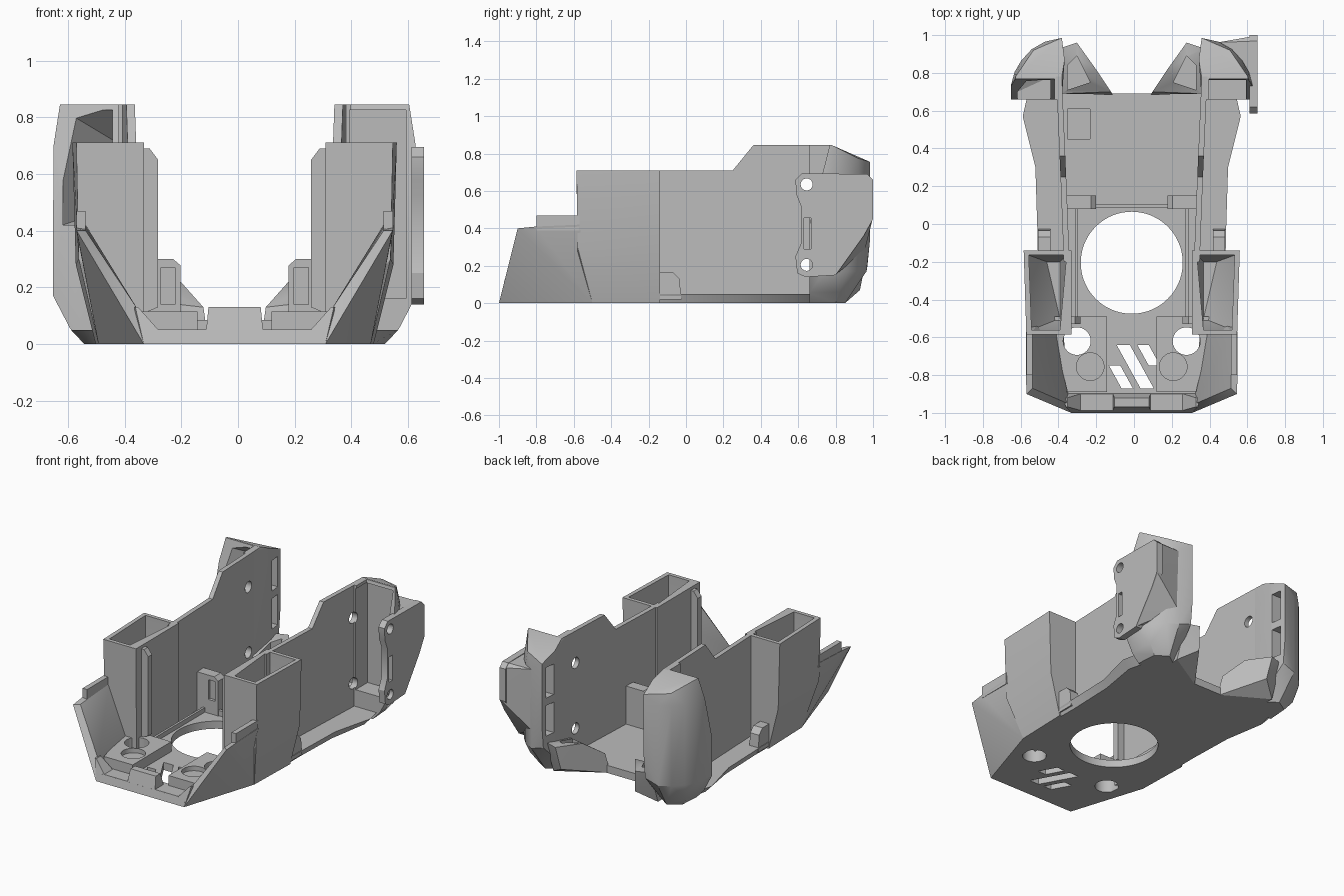
import bpy, bmesh, math
from mathutils import Vector

if "Cube" in bpy.data.objects:
    bpy.data.objects.remove(bpy.data.objects["Cube"])

AXIS = -0.012  # symmetry plane, shifted by the one-sided bracket
grey = bpy.data.materials.new("plain grey")
grey.use_nodes = True
grey.diffuse_color = (0.5, 0.5, 0.5, 1)
grey.node_tree.nodes["Principled BSDF"].inputs["Base Color"].default_value = (0.5, 0.5, 0.5, 1)


def finish(name, bm):
    bmesh.ops.recalc_face_normals(bm, faces=bm.faces)
    me = bpy.data.meshes.new(name)
    bm.to_mesh(me)
    bm.free()
    me.materials.append(grey)
    ob = bpy.data.objects.new(name, me)
    bpy.context.collection.objects.link(ob)
    return ob


def hull(name, pts, s=1):
    bm = bmesh.new()
    for x, y, z in pts:
        bm.verts.new((AXIS + s * x, y, z))
    res = bmesh.ops.convex_hull(bm, input=bm.verts)
    loose = {e for e in res["geom_interior"] + res["geom_unused"] if isinstance(e, bmesh.types.BMVert)}
    bmesh.ops.delete(bm, geom=list(loose), context='VERTS')
    bmesh.ops.dissolve_limit(bm, angle_limit=0.01, verts=bm.verts, edges=bm.edges)
    return finish(name, bm)


def prism(name, plan, z0, z1, s=1):
    return hull(name, [(x, y, z) for x, y in plan for z in (z0, z1)], s)


def box(name, x0, x1, y0, y1, z0, z1, s=1):
    return prism(name, [(x, y) for x in (x0, x1) for y in (y0, y1)], z0, z1, s)


def loft(name, low, high):
    """Closed solid between two matching loops of points."""
    bm = bmesh.new()
    a = [bm.verts.new(p) for p in low]
    b = [bm.verts.new(p) for p in high]
    bm.faces.new(a)
    bm.faces.new(b)
    n = len(a)
    for i in range(n):
        j = (i + 1) % n
        bm.faces.new((a[i], a[j], b[j], b[i]))
    return finish(name, bm)


def rod(name, centre, r, depth, axis='Z', segs=40):
    bm = bmesh.new()
    bmesh.ops.create_cone(bm, cap_ends=True, segments=segs, radius1=r, radius2=r, depth=depth)
    turn = Vector((0, 0, 1)).rotation_difference(Vector((1, 0, 0) if axis == 'X' else (0, 0, 1)))
    bmesh.ops.rotate(bm, verts=bm.verts, matrix=turn.to_matrix())
    bmesh.ops.translate(bm, verts=bm.verts, vec=(AXIS + centre[0], centre[1], centre[2]))
    return finish(name, bm)


def cut(ob, cutters):
    for c in cutters:
        m = ob.modifiers.new("cut", 'BOOLEAN')
        m.object = c
        m.solver = 'EXACT'
    bpy.context.view_layer.update()
    me = bpy.data.meshes.new_from_object(ob.evaluated_get(bpy.context.evaluated_depsgraph_get()))
    ob.modifiers.clear()
    ob.data = me
    for c in cutters:
        bpy.data.objects.remove(c)


# Floor plate with chamfered rim, big round opening, cup holes and slanted vents
def ring(half, z):
    pts = [(x, y) for x, y in half] + [(-x, y) for x, y in reversed(half)]
    return [(AXIS + x, y, z) for x, y in pts]


floor = loft("floor_plate",
             ring([(.32, -1), (.48, -.5), (.475, -.02), (.485, .3), (.53, .57), (.5, .69)], 0),
             ring([(.32, -.988), (.49, -.5), (.5, -.02), (.51, .3), (.577, .57), (.55, .69)], .05))


def vent(x0, x1, top, bottom):
    k = .55 * (top - bottom)
    return prism("vent_cutter", [(x0, top), (x1, top), (x1 + k, bottom), (x0 + k, bottom)], -.1, .3)


cut(floor, [rod("cutter", (0, -.205, 0), .27, .5, segs=72),
            vent(-.08, -.01, -.64, -.87), vent(-.12, -.06, -.75, -.87), vent(.03, .09, -.64, -.75),
            rod("cutter", (.29, -.62, 0), .073, .5), rod("cutter", (-.29, -.62, 0), .073, .5),
            box("cutter", -.34, -.22, .45, .61, .03, .2)])

# Front lip: tall centre post and low sills on both sides
lip = hull("front_lip", [(s * x, y, z) for s in (-1, 1) for x, y, z in
                         ((.32, -1, 0), (.35, -.968, .13), (.36, -.92, .13), (.36, -.89, .02))])
cut(lip, [hull("cutter", [(x, y, z) for y in (-1.1, -.8)
                          for x, z in ((.1, .052), (.085, .2), (.36, .2), (.34, .13), (.27, .052))], s)
          for s in (-1, 1)])

# Raised crossbar behind the round opening
box("rear_crossbar", -.2, .2, .085, .105, .04, .085)

for s, side in ((1, "left"), (-1, "right")):
    # Raised cup block at the front
    block = prism("cup_block_" + side, [(.13, -.89), (.34, -.89), (.41, -.6), (.41, -.49), (.13, -.49)], .04, .115, s)
    cut(block, [rod("cutter", (s * .29, -.62, 0), .073, .5),
                rod("cutter", (s * .22, -.755, .135), .073, .1)])

    # Slanted front wing and its upper step
    hull("front_wing_" + side,
         [(.32, -1, 0), (.48, -.5, 0), (.557, -.9, .4), (.56, -.8, .41), (.56, -.57, .42), (.525, -.57, .42),
          (.525, -.87, .4), (.34, -.95, .12), (.38, -.57, .06), (.36, -.88, .06), (.36, -.6, 0)], s)
    prism("wing_step_" + side, [(.525, -.8), (.558, -.8), (.558, -.57), (.525, -.57)], .39, .47, s)

    # Hollow square column
    column = hull("column_" + side,
                  [(.32, -.58, 0), (.48, -.5, 0), (.49, -.14, 0), (.32, -.14, 0),
                   (.55, -.58, .3), (.56, -.14, .28), (.558, -.585, .71), (.572, -.14, .71),
                   (.32, -.585, .71), (.32, -.14, .71)], s)
    well = [(x, y, z) for x, y in ((.38, -.56), (.53, -.56), (.545, -.165), (.345, -.165)) for z in (.28, .9)]
    cut(column, [hull("cutter", well + [(.38, -.5, .08), (.45, -.2, .08), (.38, -.2, .08)], s)])
    hull("column_rib_" + side, [(x, y, z) for y in (-.53, -.49)
                                for x, z in ((.34, .1), (.27, .13), (.27, .65), (.3, .69), (.34, .69))], s)

    # Long side wall, following the slight flare of the body
    def inner(y):
        return .315 + .03 * (y + .58) / .78 if y < .2 else .345 + .025 * (y - .2) / .58

    prof = [(-.2, .02), (-.2, .71), (.2, .71), (.25, .71), (.36, .845), (.78, .845), (.78, .02), (.2, .02)]
    wall = loft("side_wall_" + side, [(AXIS + s * inner(y), y, z) for y, z in prof],
                [(AXIS + s * (inner(y) + .03), y, z) for y, z in prof])
    cut(wall, [rod("cutter", (s * .4, .645, z), .036, .4, 'X', 24) for z in (.635, .205)])

    # Rear lobe: rounded outer corner, sloped top edge and tucked-in base
    rim = [(.64, .66), (.638, .74), (.62, .805), (.585, .865), (.53, .925), (.46, .965)]
    pts = [(x, y, z) for x, y in rim for z in (.17, .7)]
    pts += [(.37, .97, .2), (.355, .87, .1), (.37, .985, .35), (.37, .985, .755), (.355, .87, .805), (.37, .66, .14)]
    pts += [(.53, .66, 0), (.52, .8, 0), (.44, .85, 0), (.37, .8, 0), (.37, .66, 0), (.58, .66, .055), (.57, .82, .06)]
    pts += [(.622, .66, .845), (.615, .78, .845), (.52, .92, .775), (.37, .78, .845), (.37, .66, .845)]
    lobe = hull("rear_lobe_" + side, pts, s)
    # the open front leans back towards the top
    room = [hull("cutter", [(x, y, z) for x in (.41, .8)
                            for y, z in ((.5, .42), (.66, .42), (.775, .87), (.5, .87))], s)]
    if s > 0:  # deep recess with a flat back
        room.append(box("cutter", .405, .605, .5, .785, .16, .825, s))
    else:  # pocket above a closed base, its back slanting inwards
        room.append(hull("cutter", [(x, y, z) for x, y, lo, hi in ((.43, .5, .42, .825), (.605, .5, .42, .825),
                                    (.605, .7, .42, .825), (.43, .78, .42, .825), (.43, .91, .48, .72))
                                    for z in (lo, hi)], s))
    cut(lobe, room + [rod("cutter", (s * .37, .645, z), .036, .14, 'X', 24) for z in (.635, .205)]
        + [box("cutter", .3, .43, .88, .95, z, z + .2, s) for z in (.27, .52)])

    # Low angled nozzle between the lobes
    nozzle = hull("rear_nozzle_" + side,
                  [(.1, .685, 0), (.1, .685, .06), (.11, .7, .13), (.19, .82, .22), (.29, .96, .22), (.27, .93, .07),
                   (.38, .93, .22), (.38, .85, 0), (.37, .69, 0), (.37, .69, .16)], s)
    cut(nozzle, [prism("cutter", [(.22, .75), (.34, .71), (.34, .84), (.29, .89)], .1, .4, s)])

    # Small fittings: clip tower, outer tab and rail beside the opening
    clip = box("clip_tower_" + side, .19, .35, .08, .15, .04, .3, s)
    cut(clip, [box("cutter", .21, .26, .0, .1, .14, .27, s),
               hull("cutter", [(x, y, z) for y in (0, .3) for x, z in ((.17, .26), (.17, .4), (.24, .32))], s)])
    hull("outer_tab_" + side, [(x, y, z) for x in (.43, .495)
                               for y, z in ((-.15, .02), (-.15, .165), (-.07, .165), (-.035, .13), (-.025, .02))], s)
    box("floor_rail_" + side, .285, .3, -.5, .08, .04, .08, s)

# One-sided mounting bracket with two screw holes and a slot
outline = [(.59, .58), (.585, .66), (.62, .695), (.97, .69), (1, .66), (1, .45), (.95, .36), (.8, .15),
           (.64, .14), (.595, .16), (.585, .25), (.615, .32), (.615, .52)]
bracket = loft("mounting_bracket", [(.612, y, z) for y, z in outline], [(.655, y, z) for y, z in outline])
cut(bracket, [rod("cutter", (.65, .645, z), .032, .3, 'X', 24) for z in (.635, .205)]
    + [box("cutter", .6, .7, .632, .668, .29, .455)])

# Web blending the bracket into the back of the lobe
hull("bracket_web", [(.665, .8, .152), (.665, .95, .362), (.665, .998, .45), (.665, .998, .66), (.665, .968, .688),
                     (.46, .955, .28), (.46, .962, .688), (.61, .8, .17), (.61, .8, .688), (.665, .8, .688)])

# Crisp edges with smooth curved walls
for ob in bpy.context.scene.objects:
    if ob.type == 'MESH':
        ob.select_set(True)
        bpy.context.view_layer.objects.active = ob
bpy.ops.object.shade_smooth_by_angle(angle=math.radians(25))
